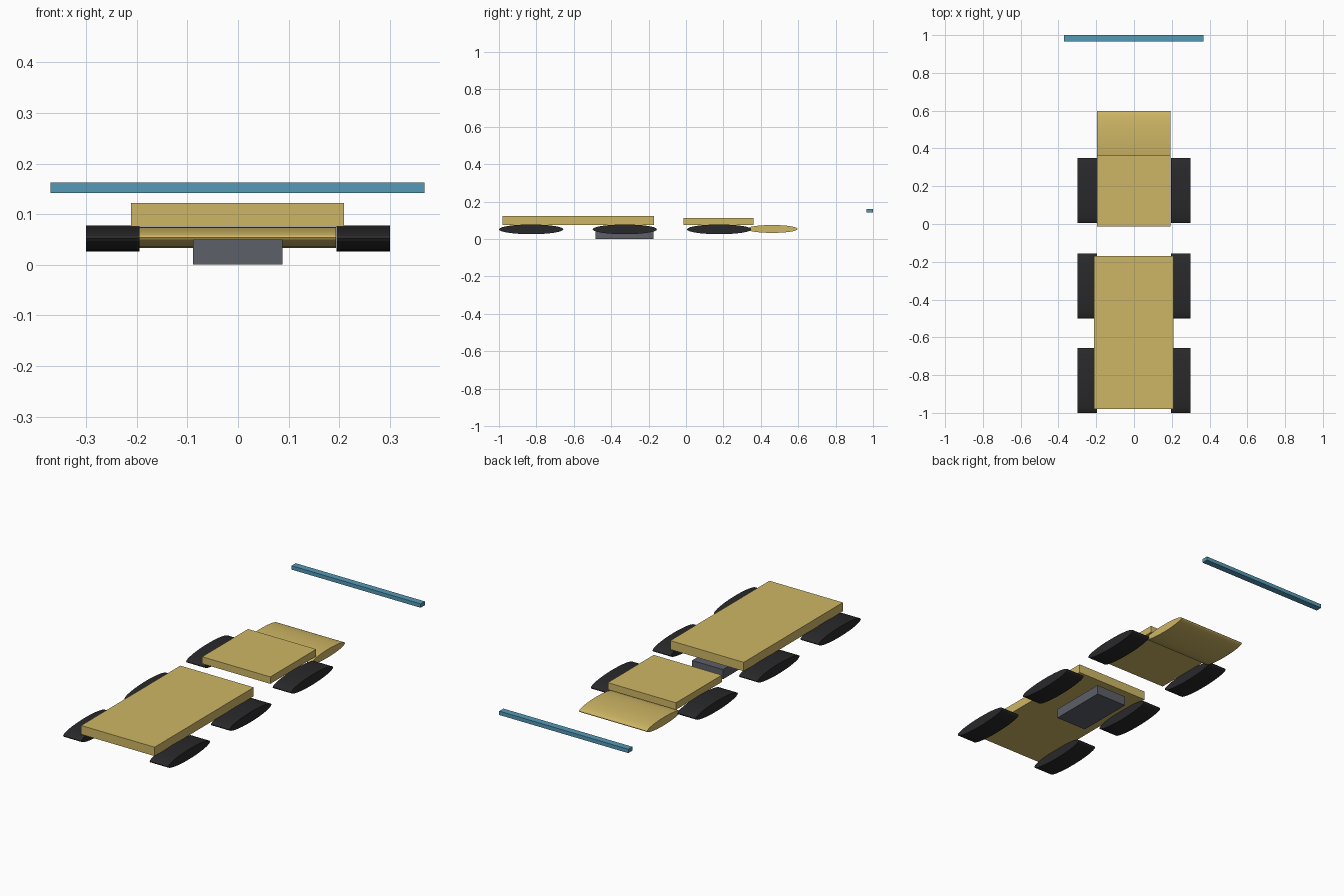
import bpy, math

if "Cube" in bpy.data.objects:
    bpy.data.objects.remove(bpy.data.objects["Cube"])


def material(name, rgb):
    m = bpy.data.materials.new(name)
    m.diffuse_color = (*rgb, 1)
    m.use_nodes = True
    m.node_tree.nodes["Principled BSDF"].inputs["Base Color"].default_value = m.diffuse_color
    return m


YELLOW = material("yellow", (0.62, 0.47, 0.13))
BLACK = material("black", (0.022, 0.022, 0.024))
GREY = material("dark_grey", (0.11, 0.115, 0.14))
BLUE = material("blue", (0.09, 0.32, 0.47))


def finish(name, mat):
    o = bpy.context.object
    o.name = name
    o.data.materials.append(mat)
    bpy.ops.object.transform_apply(location=False, rotation=True, scale=True)
    return o


def box(name, x, y, z, mat):
    spans = (x, y, z)
    bpy.ops.mesh.primitive_cube_add(size=1, location=[(a + b) / 2 for a, b in spans])
    bpy.context.object.scale = [b - a for a, b in spans]
    return finish(name, mat)


def flat_roller(name, x, y, z, mat):
    # elliptical cylinder lying along x
    centre = [(a + b) / 2 for a, b in (x, y, z)]
    bpy.ops.mesh.primitive_cylinder_add(vertices=32, radius=1, depth=x[1] - x[0],
                                        location=centre, rotation=(0, math.pi / 2, 0))
    o = bpy.context.object
    o.scale = ((z[1] - z[0]) / 2, (y[1] - y[0]) / 2, 1)
    finish(name, mat)
    bpy.ops.object.shade_smooth_by_angle(angle=math.radians(30))
    return o


# body sections
box("rear_body", (-0.211, 0.209), (-0.98, -0.17), (0.076, 0.122), YELLOW)
box("front_body", (-0.196, 0.194), (-0.013, 0.362), (0.076, 0.112), YELLOW)
flat_roller("rounded_nose", (-0.196, 0.194), (0.325, 0.597), (0.033, 0.075), YELLOW)

# underside block
box("underside_block", (-0.089, 0.088), (-0.485, -0.175), (0, 0.05), GREY)

# front crossbar
box("crossbar", (-0.37, 0.368), (0.966, 1.0), (0.142, 0.162), BLUE)

# three pairs of wheels
for row, y in (("rear", -0.828), ("middle", -0.327), ("front", 0.177)):
    for side, x in (("left", (-0.3, -0.195)), ("right", (0.195, 0.3))):
        flat_roller(f"{row}_{side}_wheel", x, (y - 0.172, y + 0.172), (0.026, 0.078), BLACK)
